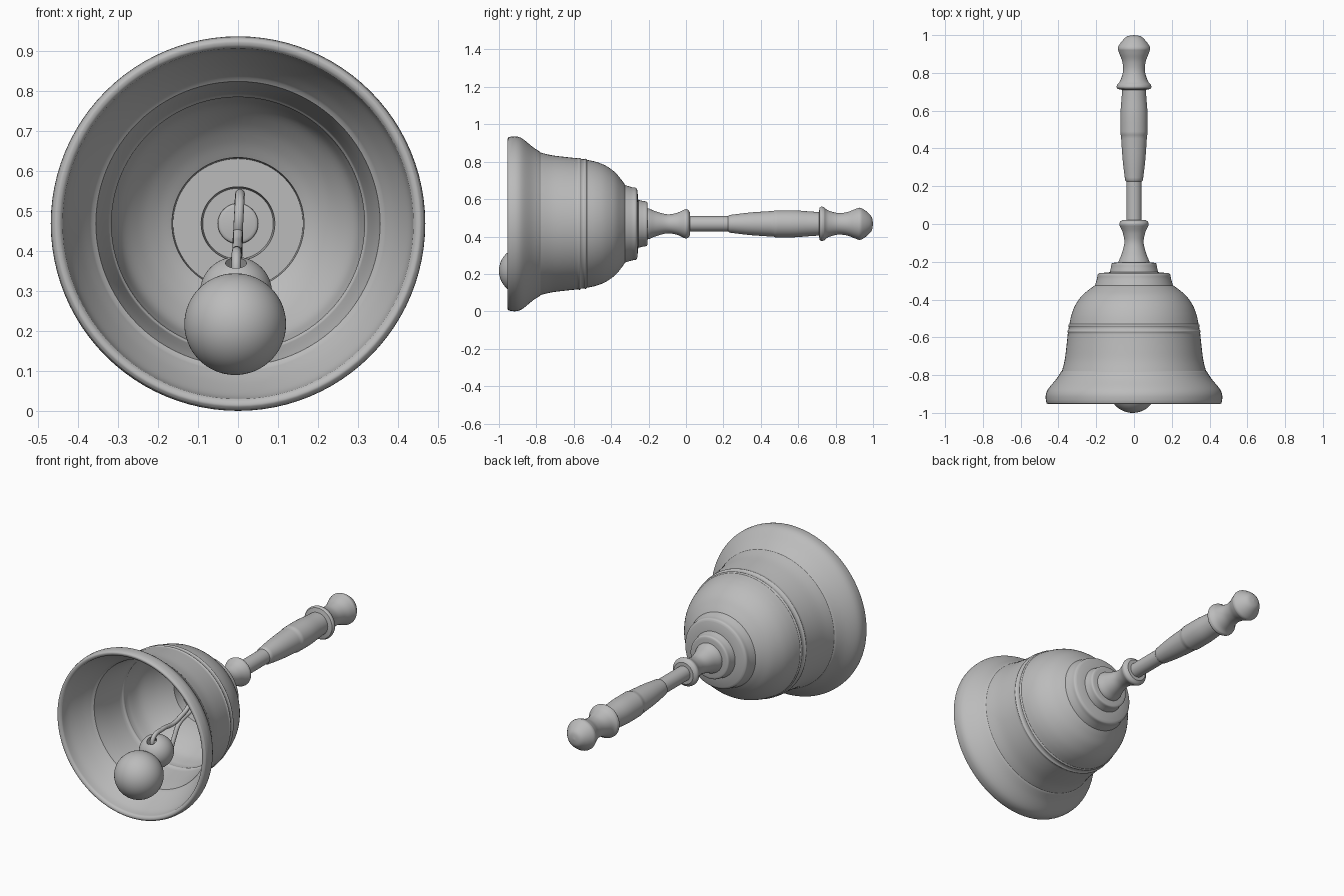
import bpy
import bmesh
from math import cos, sin, pi
from mathutils import Vector

AXIS_HEIGHT = 0.468
SEGMENTS = 96

default_cube = bpy.data.objects.get("Cube")
if default_cube:
    bpy.data.objects.remove(default_cube, do_unlink=True)

# One plain metal colour
metal = bpy.data.materials.new("grey metal")
metal.use_nodes = True
grey = (0.5, 0.5, 0.5, 1)
metal.diffuse_color = grey
metal.node_tree.nodes["Principled BSDF"].inputs["Base Color"].default_value = grey


def finish(obj, sharp_angle=0.6):
    """Give an object its colour and smooth shading."""
    obj.data.materials.clear()
    obj.data.materials.append(metal)
    bpy.ops.object.select_all(action="DESELECT")
    obj.select_set(True)
    bpy.context.view_layer.objects.active = obj
    bpy.ops.object.shade_smooth_by_angle(angle=sharp_angle)
    return obj


def spline(points, steps=5):
    """Sample a smooth curve through the points of one stroke."""
    if len(points) < 3:
        return [Vector(p) for p in points]
    pts = [Vector(p) for p in points]
    pts = [pts[0]] + pts + [pts[-1]]
    out = []
    for a, b, c, d in zip(pts, pts[1:], pts[2:], pts[3:]):
        for i in range(steps):
            t = i / steps
            out.append(b + (c - a) * t / 2
                       + (a * 2 - b * 5 + c * 4 - d) * t * t / 2
                       + (b * 3 - a - c * 3 + d) * t ** 3 / 2)
    return out + [pts[-1]]


def lathe(name, strokes):
    """Turn (y, radius) strokes round the long axis; strokes meet at sharp edges."""
    profile = []
    for stroke in strokes:
        for p in spline(stroke):
            if not profile or (p - profile[-1]).length > 0.0005:
                profile.append(p)
    bm = bmesh.new()
    rings = []
    for y, r in profile:
        if r < 0.001:
            rings.append([bm.verts.new((0, y, AXIS_HEIGHT))] * SEGMENTS)
        else:
            rings.append([bm.verts.new((r * cos(k * 2 * pi / SEGMENTS), y,
                                        AXIS_HEIGHT + r * sin(k * 2 * pi / SEGMENTS)))
                          for k in range(SEGMENTS)])
    for low, high in zip(rings, rings[1:]):
        for k in range(SEGMENTS):
            n = (k + 1) % SEGMENTS
            corners = list(dict.fromkeys((low[k], low[n], high[n], high[k])))
            if len(corners) > 2:
                bm.faces.new(corners)
    bmesh.ops.recalc_face_normals(bm, faces=bm.faces)
    mesh = bpy.data.meshes.new(name)
    bm.to_mesh(mesh)
    bm.free()
    obj = bpy.data.objects.new(name, mesh)
    bpy.context.collection.objects.link(obj)
    return finish(obj)


def ball(name, location, radius):
    bpy.ops.mesh.primitive_uv_sphere_add(segments=64, ring_count=32,
                                         radius=radius, location=location)
    obj = bpy.context.object
    obj.name = name
    return finish(obj)


def wire(name, points, thickness, closed):
    """Bend a round wire through the points."""
    curve = bpy.data.curves.new(name, "CURVE")
    curve.dimensions = "3D"
    curve.bevel_depth = thickness
    curve.bevel_resolution = 4
    path = curve.splines.new("BEZIER")
    path.bezier_points.add(len(points) - 1)
    for knot, co in zip(path.bezier_points, points):
        knot.co = co
        knot.handle_left_type = knot.handle_right_type = "AUTO"
    path.use_cyclic_u = closed
    obj = bpy.data.objects.new(name, curve)
    bpy.context.collection.objects.link(obj)
    bpy.ops.object.select_all(action="DESELECT")
    obj.select_set(True)
    bpy.context.view_layer.objects.active = obj
    bpy.ops.object.convert(target="MESH")
    return finish(bpy.context.object)


# Bell: stepped crown, shoulder, waist bands, flared lip, then the hollow inside
lathe("bell", [
    [(-.205, 0), (-.205, .105)],
    [(-.205, .105), (-.21, .118), (-.23, .122), (-.255, .128)],
    [(-.255, .128), (-.26, .18)],
    [(-.26, .18), (-.268, .192), (-.29, .196), (-.325, .207)],
    [(-.325, .207), (-.345, .235), (-.38, .276), (-.43, .311), (-.48, .331), (-.53, .342)],
    [(-.53, .342), (-.537, .348), (-.545, .345)],
    [(-.545, .345), (-.56, .347)],
    [(-.56, .347), (-.568, .353), (-.576, .35)],
    [(-.576, .35), (-.65, .358), (-.72, .367), (-.778, .381)],
    [(-.778, .381), (-.782, .386)],
    [(-.782, .386), (-.82, .411), (-.87, .452), (-.9, .466), (-.93, .467), (-.948, .463)],
    [(-.948, .463), (-.954, .455), (-.952, .445), (-.945, .438)],
    [(-.945, .438), (-.9, .428), (-.83, .395), (-.782, .365)],
    [(-.782, .365), (-.775, .355)],
    [(-.775, .355), (-.7, .34), (-.575, .322)],
    [(-.575, .322), (-.565, .316), (-.555, .318)],
    [(-.555, .318), (-.53, .312)],
    [(-.53, .312), (-.46, .294), (-.4, .25), (-.36, .205), (-.335, .165)],
    [(-.335, .165), (-.285, .162)],
    [(-.285, .162), (-.285, .092)],
    [(-.285, .092), (-.235, .088)],
    [(-.235, .088), (-.235, 0)],
])

# Turned handle: base neck, rod, grip, collar and knob
lathe("handle", [
    [(-.215, 0), (-.215, .08)],
    [(-.215, .08), (-.2, .082), (-.16, .066), (-.1, .051), (-.05, .058), (-.015, .073)],
    [(-.015, .073), (-.003, .078), (.01, .075), (.022, .06)],
    [(.022, .06), (.022, .041)],
    [(.022, .041), (.225, .041)],
    [(.225, .041), (.232, .047)],
    [(.232, .047), (.34, .06), (.47, .069)],
    [(.47, .069), (.475, .072)],
    [(.475, .072), (.58, .072), (.66, .066), (.71, .063)],
    [(.71, .063), (.715, .086)],
    [(.715, .086), (.725, .092), (.738, .089)],
    [(.738, .089), (.76, .072), (.81, .058), (.86, .062), (.9, .077), (.925, .086)],
    [(.925, .086), (.94, .083), (.97, .062), (.993, .036), (1, 0)],
])

# Boss that anchors the hook inside the crown
lathe("hook_boss", [
    [(-.225, 0), (-.225, .05)],
    [(-.225, .05), (-.245, .05), (-.25, .042)],
    [(-.25, .042), (-.25, 0)],
])

# Hook hanging from the crown, and the link it carries
wire("crown_hook", [(.002, -.225, .5), (.004, -.3, .53), (.005, -.38, .54), (.003, -.43, .505),
                    (0, -.43, .45), (-.002, -.38, .415), (0, -.3, .425), (0, -.225, .45)],
     .012, False)
wire("clapper_link", [(0, -.41, .44), (-.001, -.48, .42), (-.002, -.57, .395), (-.003, -.67, .4),
                      (-.004, -.75, .38), (-.005, -.745, .31), (-.005, -.68, .25),
                      (-.005, -.6, .255), (-.004, -.565, .31), (-.002, -.53, .37)],
     .012, True)

# Clapper: a small drilled ball joined to the large striking ball
small_centre = Vector((-.005, -.72, .295))
drill_direction = Vector((0, -.5, .87))
bpy.ops.mesh.primitive_cylinder_add(vertices=32, radius=.026, depth=.08,
                                    location=small_centre + drill_direction * .09)
drill = bpy.context.object
drill.name = "clapper_drill"
drill.rotation_euler = drill_direction.to_track_quat("Z", "Y").to_euler()
small_ball = ball("clapper_neck", small_centre, .09)
hole = small_ball.modifiers.new("hole", "BOOLEAN")
hole.operation = "DIFFERENCE"
hole.solver = "EXACT"
hole.object = drill
drill.hide_render = True
drill.hide_viewport = True
ball("clapper_ball", (-.007, -.873, .217), .127)
